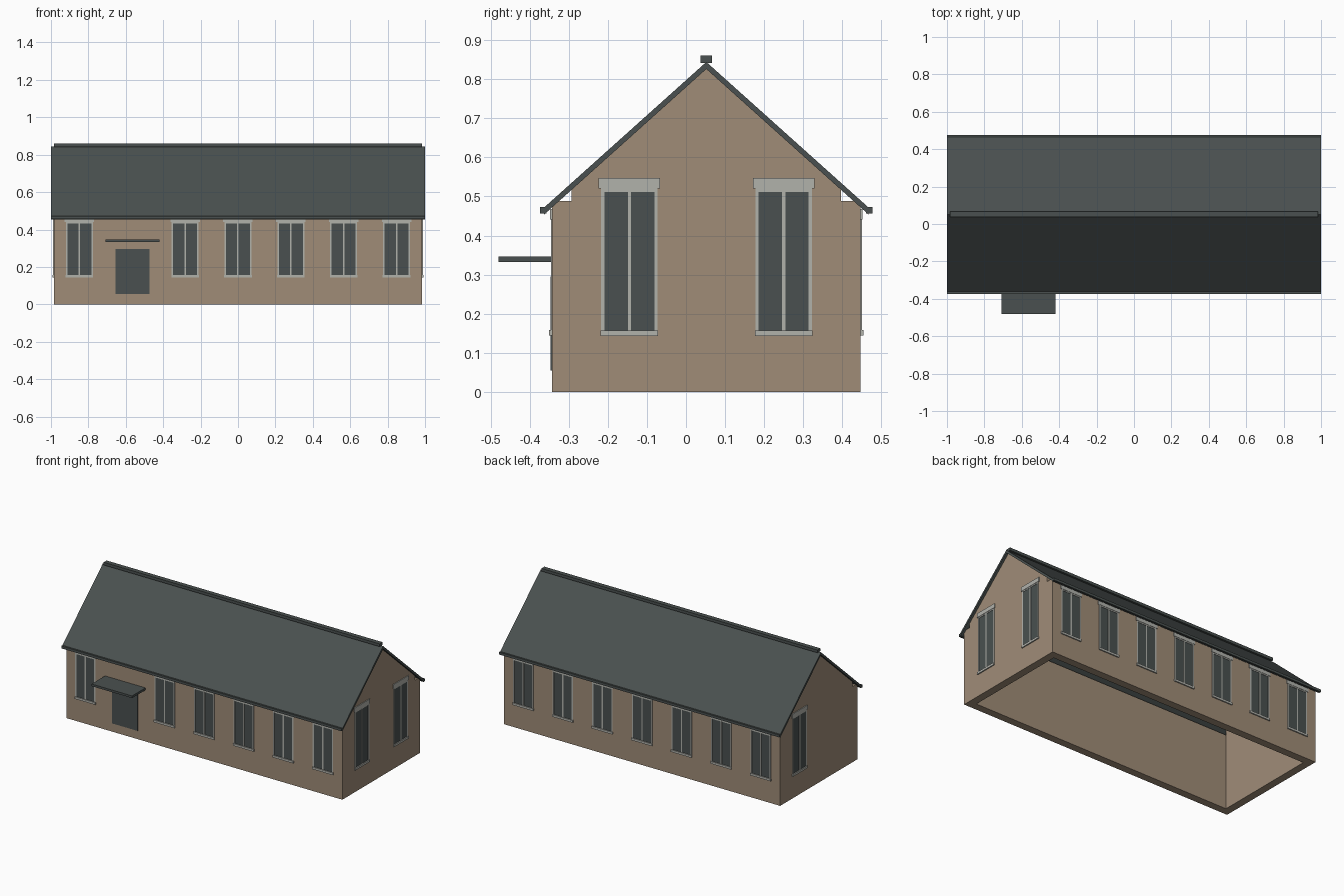
import bpy, bmesh
from math import pi
from mathutils import Matrix, Vector

if "Cube" in bpy.data.objects:
    bpy.data.objects.remove(bpy.data.objects["Cube"], do_unlink=True)


def material(name, rgb):
    m = bpy.data.materials.new(name)
    m.use_nodes = True
    m.diffuse_color = (*rgb, 1)
    bsdf = m.node_tree.nodes["Principled BSDF"]
    bsdf.inputs["Base Color"].default_value = (*rgb, 1)
    bsdf.inputs["Roughness"].default_value = 0.9
    return m


TAN = material("tan wall", (0.35, 0.265, 0.187))
SLATE = material("dark slate", (0.068, 0.081, 0.079))
STONE = material("pale stone", (0.44, 0.445, 0.41))

MID = 0.052               # y of the ridge
HALF_X, HALF_Y = 0.985, 0.395
WALL, SLOPE = 0.05, 0.897
RIDGE_TOP, ROOF_T = 0.844, 0.018


def finish(name, bm, mat):
    bmesh.ops.recalc_face_normals(bm, faces=bm.faces)
    mesh = bpy.data.meshes.new(name)
    bm.to_mesh(mesh)
    bm.free()
    mesh.materials.append(mat)
    obj = bpy.data.objects.new(name, mesh)
    bpy.context.collection.objects.link(obj)
    return obj


def add_box(bm, x, y, z, place=Matrix()):
    """Box from three (low, high) ranges."""
    size = [r[1] - r[0] for r in (x, y, z)]
    mid = Vector([(r[0] + r[1]) / 2 for r in (x, y, z)])
    bmesh.ops.create_cube(bm, size=1, matrix=place @ Matrix.Translation(mid) @ Matrix.Diagonal((*size, 1)))


def box(name, mat, x, y, z):
    bm = bmesh.new()
    add_box(bm, x, y, z)
    return finish(name, bm, mat)


def extrude_x(name, mat, profile, x0, x1):
    """Extrude a (y, z) outline along x."""
    bm = bmesh.new()
    face = bm.faces.new([bm.verts.new((x0, y, z)) for y, z in profile])
    new = bmesh.ops.extrude_face_region(bm, geom=[face])["geom"]
    bmesh.ops.translate(bm, vec=(x1 - x0, 0, 0), verts=[v for v in new if isinstance(v, bmesh.types.BMVert)])
    return finish(name, bm, mat)


def window(name, place, bottom, top):
    """Window facing local -y, its wall plane at local y = 0."""
    stone, glass = bmesh.new(), bmesh.new()
    for lo, hi in ((-0.072, -0.064), (-0.004, 0.004), (0.064, 0.072)):
        add_box(stone, (lo, hi), (-0.003, 0.002), (bottom, top + 0.008), place)
    add_box(stone, (-0.064, 0.064), (-0.003, 0.002), (top, top + 0.008), place)
    add_box(stone, (-0.079, 0.079), (-0.005, 0.002), (top + 0.008, top + 0.035), place)
    add_box(stone, (-0.074, 0.074), (-0.007, 0.002), (bottom - 0.014, bottom), place)
    add_box(glass, (-0.064, 0.064), (-0.001, 0.002), (bottom, top), place)
    finish(name + "_surround", stone, STONE)
    finish(name + "_panes", glass, SLATE)


# Long walls
front_y, back_y = MID - HALF_Y, MID + HALF_Y
box("front_wall", TAN, (-HALF_X, HALF_X), (front_y, front_y + WALL), (0, 0.488))
box("back_wall", TAN, (-HALF_X, HALF_X), (back_y - WALL, back_y), (0, 0.488))

# Gable walls, set between the long walls
inner = HALF_Y - WALL
peak = RIDGE_TOP - ROOF_T
shoulder = peak - inner * SLOPE
gable = [(MID - inner, 0), (MID + inner, 0), (MID + inner, shoulder), (MID, peak), (MID - inner, shoulder)]
extrude_x("right_gable_wall", TAN, gable, -HALF_X, -HALF_X + WALL)
extrude_x("left_gable_wall", TAN, gable, HALF_X - WALL, HALF_X)

# Roof slopes and gutters
reach = 0.415
eave = RIDGE_TOP - reach * SLOPE
for side, label in ((-1, "front"), (1, "back")):
    end = MID + side * reach
    extrude_x(label + "_roof_slope", SLATE,
              [(MID, RIDGE_TOP), (end, eave), (end, eave - ROOF_T), (MID, peak)], -1, 1)
    gutter = sorted((MID + side * 0.409, MID + side * 0.425))
    box(label + "_gutter", SLATE, (-1, 1), gutter, (0.457, 0.473))
box("ridge_cap", SLATE, (-HALF_X, HALF_X), (MID - 0.015, MID + 0.015), (0.842, 0.86))

# Door and canopy take the place of the second front window
box("door", SLATE, (-0.655, -0.473), (front_y - 0.004, front_y + 0.002), (0.055, 0.295))
box("door_canopy", SLATE, (-0.709, -0.42), (-0.48, front_y + 0.002), (0.332, 0.346))

# Long wall windows
for i in range(7):
    x = -0.848 + i * 0.2826
    if i != 1:
        window(f"front_window_{i}", Matrix.Translation((x, front_y, 0)), 0.158, 0.433)
    window(f"back_window_{i}", Matrix.Translation((x, back_y, 0)) @ Matrix.Rotation(pi, 4, "Z"), 0.158, 0.433)

# Gable windows: two on the left end, one on the right end
for label, side, y in (("left_front", 1, -0.145), ("left_back", 1, 0.25), ("right_back", -1, 0.25)):
    place = Matrix.Translation((side * HALF_X, y, 0)) @ Matrix.Rotation(side * pi / 2, 4, "Z")
    window(label + "_gable_window", place, 0.157, 0.512)
